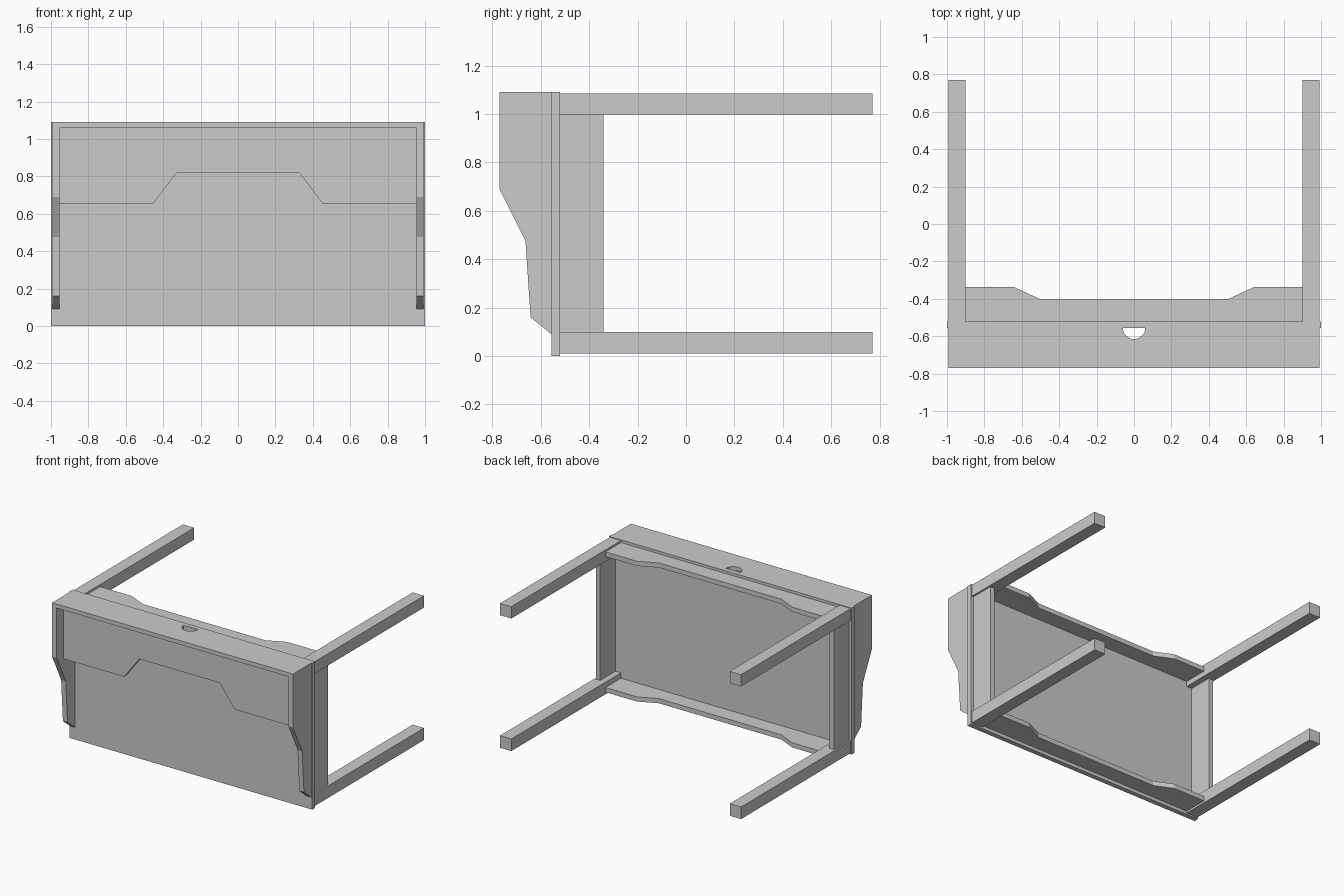
import bpy, bmesh, math
from mathutils import Vector

if "Cube" in bpy.data.objects:
    bpy.data.objects.remove(bpy.data.objects["Cube"])


def prism(name, profile, axis, lo, hi):
    """Extrude a 2D outline along an axis; outline holds the other two axes in order."""
    def place(p, d):
        c = list(p)
        c.insert(axis, d)
        return c
    bm = bmesh.new()
    face = bm.faces.new([bm.verts.new(place(p, lo)) for p in profile])
    ext = bmesh.ops.extrude_face_region(bm, geom=[face])
    move = Vector(place((0, 0), hi - lo))
    bmesh.ops.translate(bm, vec=move, verts=[v for v in ext["geom"] if isinstance(v, bmesh.types.BMVert)])
    bmesh.ops.recalc_face_normals(bm, faces=bm.faces)
    mesh = bpy.data.meshes.new(name)
    bm.to_mesh(mesh)
    bm.free()
    obj = bpy.data.objects.new(name, mesh)
    bpy.context.collection.objects.link(obj)
    return obj


def box(name, x, y, z):
    return prism(name, [(x[0], y[0]), (x[1], y[0]), (x[1], y[1]), (x[0], y[1])], 2, *z)


def mirrored(half):
    """Complete a right-half outline with its reflection in x."""
    return half + [(-x, v) for x, v in reversed(half)]


TOP, UNDER = -0.555, -0.52      # desk surface and its underside
OUT, IN = 0.993, 0.955          # hutch side panel faces

# Desk top (the desk lies on its front edge)
box("desk_top", (-1, 1), (TOP, UNDER), (0, 1.09))

# Four legs
for sx, side in ((-1, "left"), (1, "right")):
    xs = sorted((sx * 0.90, sx * OUT))
    for z, row in (((0.01, 0.10), "front"), ((0.997, 1.085), "back")):
        box(f"leg_{row}_{side}", xs, (UNDER, 0.77), z)

    # Side apron between the legs
    box(f"side_apron_{side}", sorted((sx * 0.945, sx * 0.98)), (UNDER, -0.34), (0.10, 0.997))

    # Stepped hutch side panel
    outline = [(TOP, 1.09), (-0.77, 1.09), (-0.77, 0.69), (-0.663, 0.475),
               (-0.642, 0.16), (TOP, 0.09)]
    prism(f"hutch_side_{side}", outline, 0, *sorted((sx * IN, sx * OUT)))

# Long aprons with a raised middle
apron = mirrored([(0.505, -0.40), (0.64, -0.338), (0.90, -0.338), (0.90, UNDER)])
for z, row in (((0.025, 0.06), "front"), ((1.035, 1.07), "back")):
    prism(f"long_apron_{row}", apron, 2, *z)

# Hutch back panel with a half-round cable notch
r, n = 0.06, 16
notch = [(r * math.cos(math.pi * i / n), TOP - r * math.sin(math.pi * i / n)) for i in range(n + 1)]
back = [(-IN, TOP), (-IN, -0.77), (IN, -0.77), (IN, TOP)] + notch
prism("hutch_back", back, 2, 1.06, 1.09)

# Hutch shelf with a cut-back centre
shelf = mirrored([(0.33, 0.817), (0.455, 0.652), (IN, 0.652), (IN, 1.06)])
prism("hutch_shelf", shelf, 1, -0.69, -0.66)
